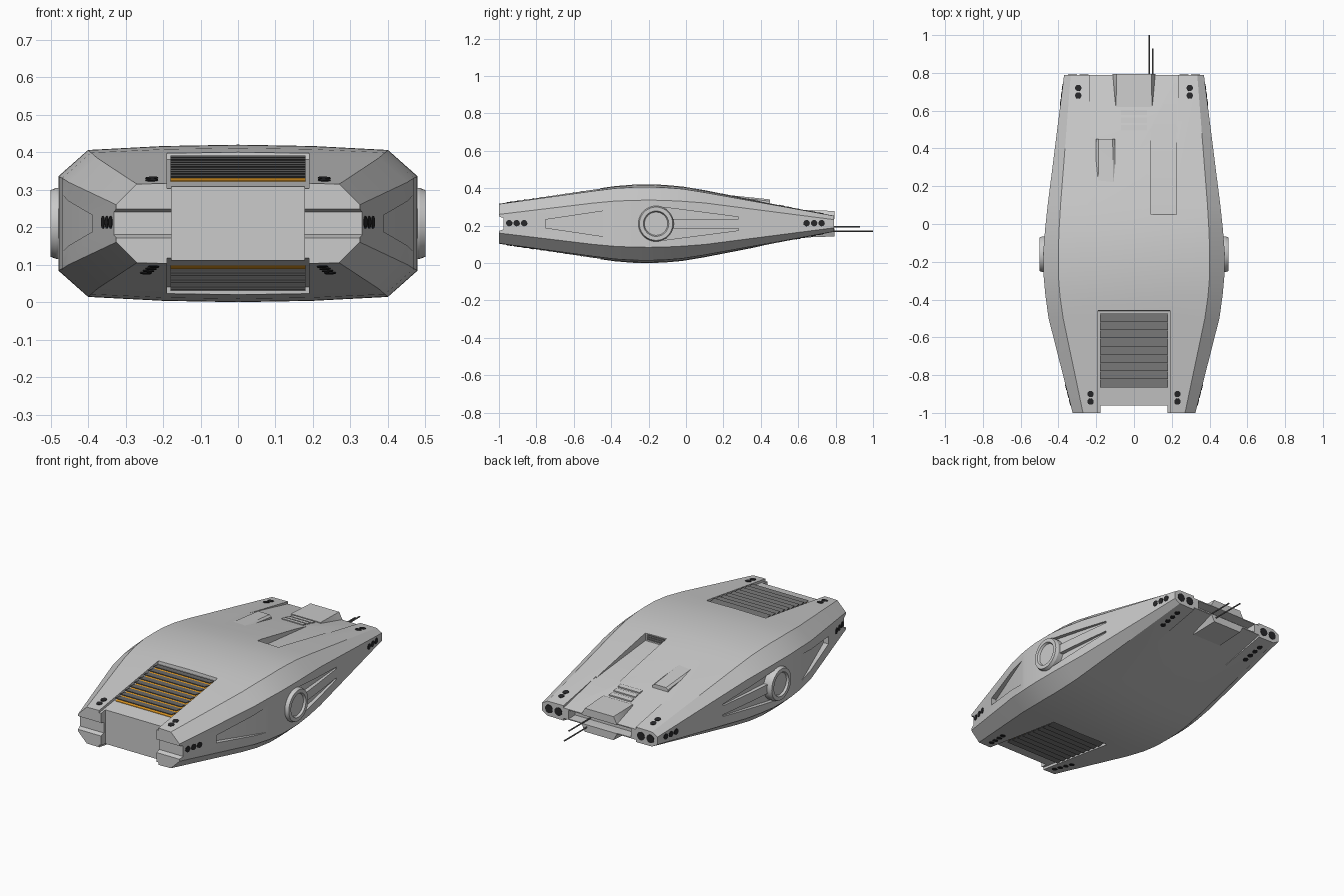
import bpy, bmesh, math
from mathutils import Vector, Matrix
from mathutils.bvhtree import BVHTree

if "Cube" in bpy.data.objects:
    bpy.data.objects.remove(bpy.data.objects["Cube"])

ZC = 0.21  # height of the hull's mid plane


def material(name, rgb):
    m = bpy.data.materials.new(name)
    m.diffuse_color = (*rgb, 1)
    m.use_nodes = True
    m.node_tree.nodes["Principled BSDF"].inputs["Base Color"].default_value = m.diffuse_color
    return m


GREY = material("hull grey", (0.6, 0.6, 0.6))
DARK = material("grille grey", (0.17, 0.17, 0.17))
BLACK = material("port black", (0.02, 0.02, 0.022))
ORANGE = material("glow orange", (0.85, 0.36, 0.02))


def finish(bm, name, mat):
    bmesh.ops.recalc_face_normals(bm, faces=bm.faces[:])
    me = bpy.data.meshes.new(name)
    bm.to_mesh(me)
    bm.free()
    ob = bpy.data.objects.new(name, me)
    bpy.context.collection.objects.link(ob)
    me.materials.append(mat)
    return ob


def solid(name, pts, mat=GREY):
    """Convex solid around a few points."""
    bm = bmesh.new()
    for p in pts:
        bm.verts.new(p)
    bmesh.ops.convex_hull(bm, input=bm.verts[:])
    bmesh.ops.dissolve_limit(bm, angle_limit=0.001, verts=bm.verts[:], edges=bm.edges[:])
    return finish(bm, name, mat)


def prism(name, x0, x1, yz, s=1, mat=GREY):
    """Profile of (y, height above mid plane) extruded in x; s=-1 flips it to the belly."""
    return solid(name, [(x, y, ZC + s * h) for x in (x0, x1) for y, h in yz], mat)


def loft(name, rings, mat=GREY):
    bm = bmesh.new()
    vs = [[bm.verts.new(p) for p in r] for r in rings]
    n = len(rings[0])
    for a, b in zip(vs, vs[1:]):
        for i in range(n):
            bm.faces.new((a[i], a[(i + 1) % n], b[(i + 1) % n], b[i]))
    bm.faces.new(vs[0])
    bm.faces.new(vs[-1])
    return finish(bm, name, mat)


def lathe(name, profile, matrix, mat=GREY, n=16):
    """Turn (radius, height) points around the matrix's z axis."""
    return loft(name, [[matrix @ Vector((r * math.cos(2 * math.pi * i / n),
                                         r * math.sin(2 * math.pi * i / n), h))
                        for i in range(n)] for r, h in profile], mat)


def facing(pos, direction):
    return Matrix.Translation(pos) @ Vector(direction).to_track_quat('Z', 'Y').to_matrix().to_4x4()


# Hull: sections of y, half width, top edge x, side edge height, top edge height, crown
SECTIONS = [(-1, .325, .27, .05, .105, .004), (-.5, .452, .375, .110, .174, .010),
            (-.38, .469, .392, .121, .189, .012), (-.28, .478, .40, .125, .195, .014),
            (-.2, .479, .40, .126, .196, .014), (-.12, .478, .40, .125, .194, .014),
            (-.02, .470, .396, .120, .186, .013), (.1, .457, .389, .111, .167, .012),
            (.79, .37, .335, .022, .042, .003)]
rings = []
for y, w, cx, sz, top, crown in SECTIONS:
    upper = [(cx * t, top + crown * (1 - t * t)) for t in (1, .5, 0, -.5, -1)]
    upper = [(w, sz)] + upper + [(-w, sz)]
    loop = upper + [(x, -h) for x, h in reversed(upper)]
    rings.append([(x, y, ZC + h) for x, h in loop])
hull = loft("hull", rings)

# Cutters for the hull
cut = [prism("cut_nose", -.178, .178, [(-1.1, -.3), (-1.1, .3), (-.96, -.3), (-.96, .3)]),
       prism("cut_jaw_groove", -.5, .5, [(-1.02, .045), (-.975, .03), (-.975, -.03), (-1.02, -.045)]),
       prism("cut_rear_bay", -.2, .2, [(.73, -.025), (.73, .025), (.9, -.025), (.9, .025)]),
       prism("cut_vent", .09, .225, [(.05, .14), (.05, .3), (.56, .3), (.56, .09)])]
for s in (1, -1):
    cut.append(prism("cut_grille", -.19, .19,
                     [(-1.05, .0857), (-.46, .170), (-.45, .26), (-1.05, .26)], s))
    cut.append(prism("cut_trough", -.232, .232, [(.3, .142), (.3, .25), (.85, .25), (.85, .0166)], s))
for sx in (1, -1):
    # recess ahead of the side ring
    cut.append(solid("cut_side_front", [(sx * x, y, ZC + s * h) for s in (1, -1) for x, y, h in
               ((.357, -.75, .022), (.6, -.75, .022), (.478, -.36, .08), (.6, -.36, .08))]))
    # two tapering recesses behind it
    for s in (1, -1):
        cut.append(solid("cut_side_rear", [(sx * x, y, ZC + s * h) for x, y, h in
                   ((.455, -.12, .026), (.455, -.12, .088), (.6, -.12, .026), (.6, -.12, .088),
                    (.424, .28, .026), (.424, .28, .036), (.6, .28, .026), (.6, .28, .036))]))
bpy.context.view_layer.objects.active = hull
for c in cut:
    mod = hull.modifiers.new("cut", 'BOOLEAN')
    mod.operation, mod.solver, mod.object = 'DIFFERENCE', 'EXACT', c
    bpy.ops.object.modifier_apply(modifier=mod.name)
    bpy.data.objects.remove(c)

bm = bmesh.new()
bm.from_mesh(hull.data)
tree = BVHTree.FromBMesh(bm)


def port(start, direction, radius=.017):
    """Dark round port placed where a ray meets the hull."""
    pos, normal, _, _ = tree.ray_cast(Vector(start), Vector(direction))
    if pos:
        lathe("port", [(radius, -.004), (radius, .0025)], facing(pos, normal), BLACK)


for sx in (1, -1):
    for y in (-.945, -.905, -.865, .645, .685, .725):
        port((sx * 2, y, ZC + .003), (-sx, 0, 0))
    for y in (-.94, -.9):
        port((sx * .23, y, 2), (0, 0, -1))
    for y in (.68, .72):
        port((sx * .295, y, 2), (0, 0, -1))
    for i in range(4):
        port((sx * (.225 + .007 * i), -.945 + .04 * i, -2), (0, 0, 1), .015)
        port((sx * .295, .6 + .04 * i, -2), (0, 0, 1), .015)
    for x in (.325, .265):
        port((sx * x, 2, ZC), (0, -1, 0), .024)

    # Side ring with a sunken hub
    lathe("side_ring", [(.095, .44), (.095, .484), (.089, .5), (.068, .5), (.062, .488), (.01, .488)],
          facing((0, -.16, ZC), (sx, 0, 0)), GREY, 40)
bm.free()

# Louvred grilles on top and belly, glow plate beneath
SLOPE = (.170 - .0857) / .59


def floor_h(y):
    return .0857 + SLOPE * (y + 1.05)


for s in (1, -1):
    ya, yb = -.865, -.475
    prism("grille_glow", -.18, .18, [(ya, floor_h(ya) - .003), (yb, floor_h(yb) - .003),
                                     (ya, floor_h(ya) + .003), (yb, floor_h(yb) + .003)], s, ORANGE)
    for i in range(9):
        a = ya + .0435 * i
        b = a + .0455
        fa, fb = floor_h(a), floor_h(b)
        prism("grille_slat", -.18, .18, [(a, fa + .015), (a, fa + .019),
                                         (b, fb + .003), (b, fb + .006)], s, DARK)

    # Rear centre block, one half above and one below the bay
    solid("rear_block", [(sx * x, y, ZC + s * h) for sx in (1, -1) for x, y, h in
          ((.095, .62, .074), (.092, .795, .068), (.1, .62, .04), (.115, .795, .025), (.115, .74, .025))])

# Steps ahead of the rear block
for y in (.51, .55, .59):
    h = .142 - .228 * (y - .3)
    prism("deck_step", -.07, .07, [(y - .014, h - .01), (y - .014, h + .008),
                                   (y + .014, h - .015), (y + .014, h + .004)])

# Raised fairing on the left deck
solid("deck_fairing", [(x, y, z) for x, y, z in
      ((-.2, .2, .355), (-.1, .2, .36), (-.2, .45, .29), (-.1, .45, .29), (-.19, .2, .364),
       (-.11, .2, .366), (-.2, .45, .33), (-.1, .45, .33), (-.187, .45, .34), (-.113, .45, .34))])

# Dark louvre on the vent's end wall
for i in range(3):
    z = .357 + .012 * i
    prism("vent_louvre", .1, .215, [(.045, z - ZC), (.054, z - ZC),
                                    (.045, z + .008 - ZC), (.054, z + .008 - ZC)], 1, DARK)

# Two thin rear barrels
for x, z, end in ((.08, .17, 1.0), (.1, .195, .93)):
    lathe("rear_barrel", [(.004, .7), (.004, end)], facing((x, 0, z), (0, 1, 0)), DARK, 8)

bpy.ops.object.select_all(action='SELECT')
bpy.ops.object.shade_smooth_by_angle(angle=math.radians(20))
